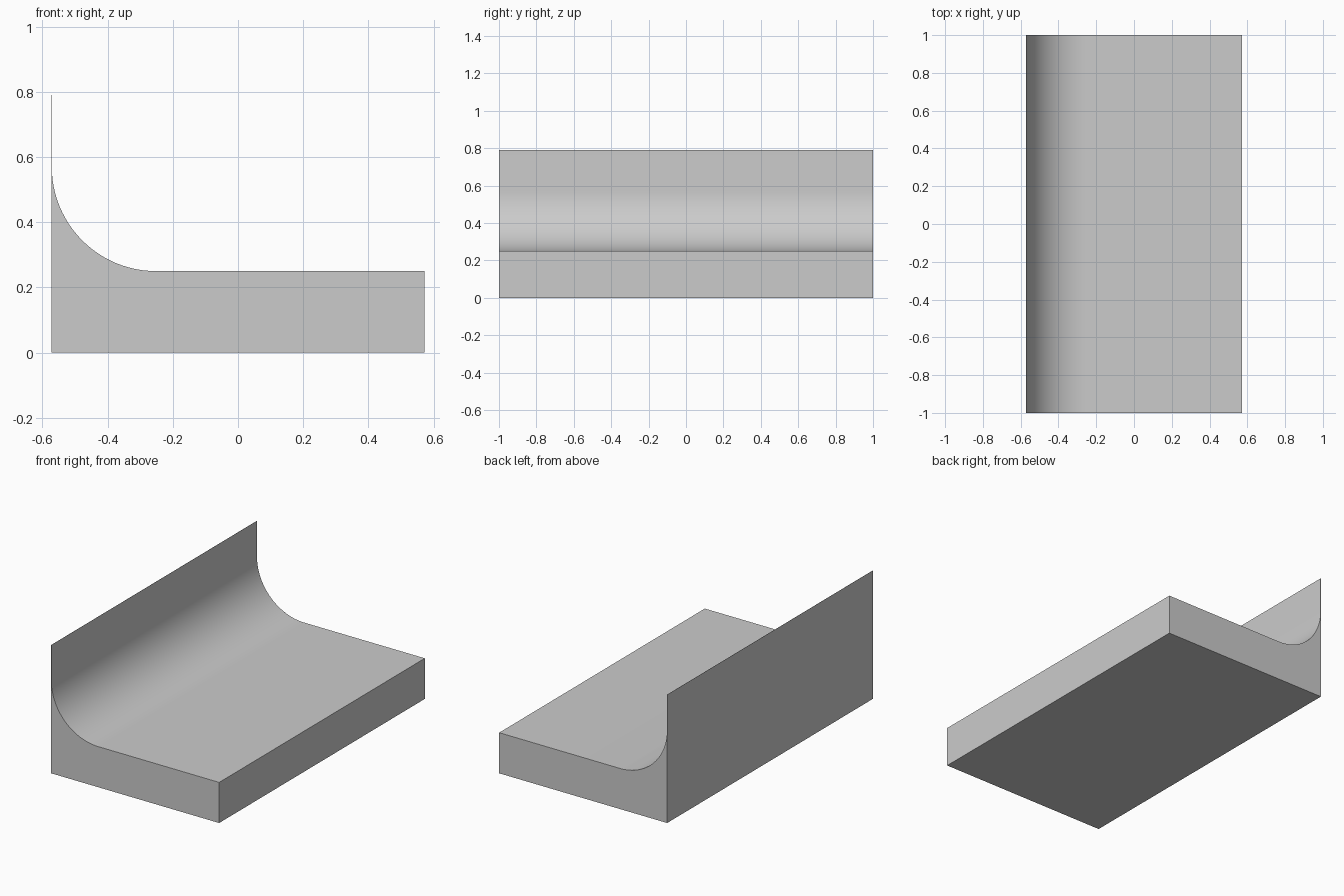
import bpy, bmesh
from math import cos, sin, pi

cube = bpy.data.objects.get("Cube")
if cube:
    bpy.data.objects.remove(cube)

HALF_W, HALF_L = 0.572, 1.0
FLOOR, TOP, LIP = 0.25, 0.79, 0.001
RADIUS, STEPS = 0.32, 24

# Plain grey material
grey = bpy.data.materials.new("plain grey")
grey.use_nodes = True
colour = (0.6, 0.6, 0.6, 1)
grey.diffuse_color = colour
grey.node_tree.nodes["Principled BSDF"].inputs["Base Color"].default_value = colour

# Cross-section: slab, quarter-round cove, thin upright lip
wall_x = -HALF_W + LIP
cx, cz = wall_x + RADIUS, FLOOR + RADIUS
profile = [(-HALF_W, 0), (HALF_W, 0), (HALF_W, FLOOR)]
for i in range(STEPS + 1):
    a = -pi / 2 - i / STEPS * pi / 2
    profile.append((cx + RADIUS * cos(a), cz + RADIUS * sin(a)))
profile += [(wall_x, TOP), (-HALF_W, TOP)]

# Extrude the cross-section along the length
bm = bmesh.new()
face = bm.faces.new([bm.verts.new((x, -HALF_L, z)) for x, z in profile])
result = bmesh.ops.extrude_face_region(bm, geom=[face])
moved = [v for v in result["geom"] if isinstance(v, bmesh.types.BMVert)]
bmesh.ops.translate(bm, verts=moved, vec=(0, 2 * HALF_L, 0))
bmesh.ops.recalc_face_normals(bm, faces=bm.faces)
mesh = bpy.data.meshes.new("coved_base")
bm.to_mesh(mesh)
bm.free()
mesh.materials.append(grey)

base = bpy.data.objects.new("coved_base", mesh)
bpy.context.collection.objects.link(base)
bpy.context.view_layer.objects.active = base
base.select_set(True)
bpy.ops.object.shade_smooth_by_angle(angle=pi / 6)
